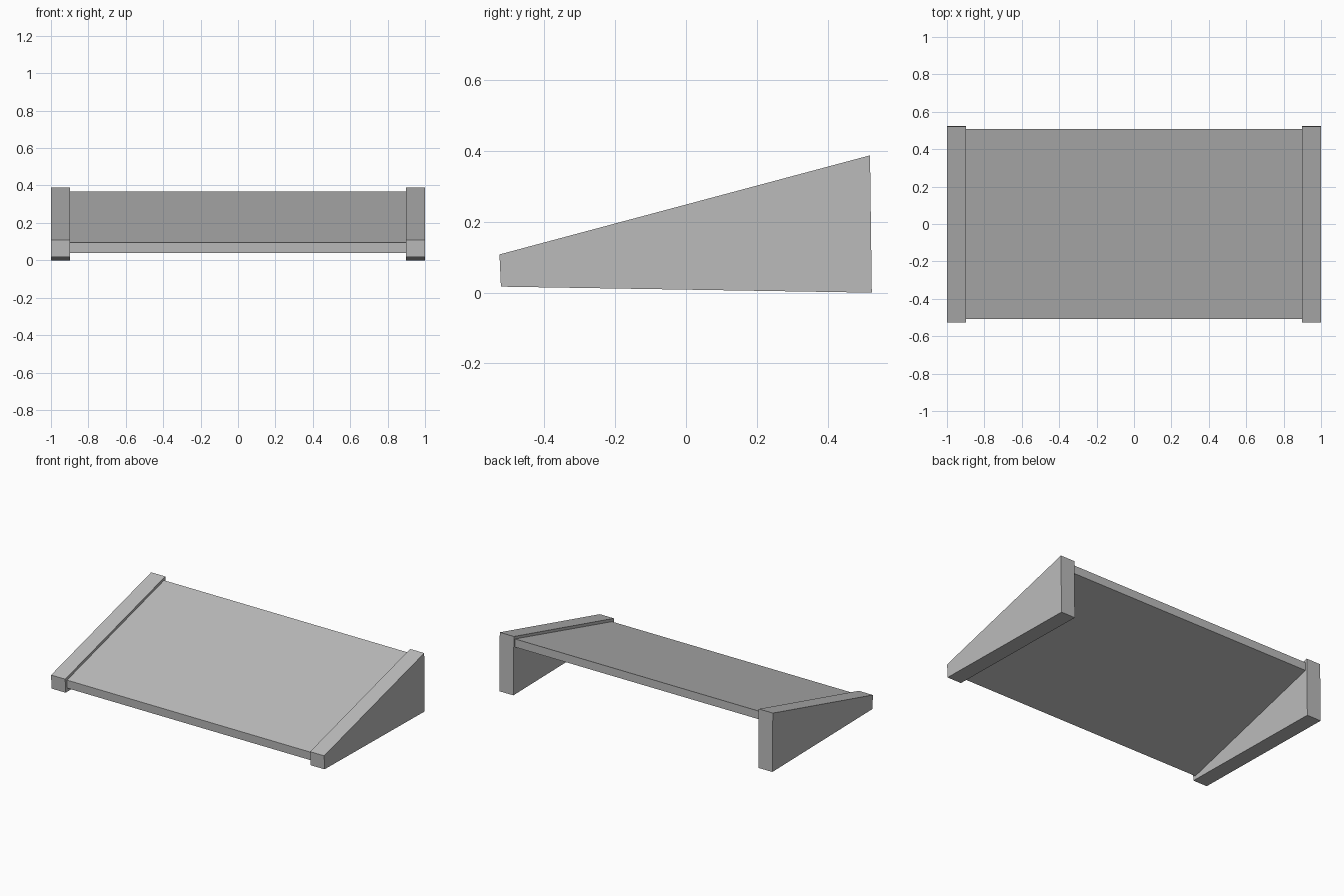
import bpy
import bmesh

cube = bpy.data.objects.get("Cube")
if cube:
    bpy.data.objects.remove(cube, do_unlink=True)

grey = bpy.data.materials.new("plain_grey")
grey.use_nodes = True
colour = (0.5, 0.5, 0.5, 1)
grey.diffuse_color = colour
grey.node_tree.nodes["Principled BSDF"].inputs["Base Color"].default_value = colour


def extrude_profile(name, profile, x0, x1):
    """Sweep a closed (y, z) outline from x0 to x1."""
    bm = bmesh.new()
    face = bm.faces.new([bm.verts.new((x0, y, z)) for y, z in profile])
    swept = bmesh.ops.extrude_face_region(bm, geom=[face])["geom"]
    verts = [v for v in swept if isinstance(v, bmesh.types.BMVert)]
    bmesh.ops.translate(bm, verts=verts, vec=(x1 - x0, 0, 0))
    bmesh.ops.recalc_face_normals(bm, faces=bm.faces)
    mesh = bpy.data.meshes.new(name)
    bm.to_mesh(mesh)
    bm.free()
    mesh.materials.append(grey)
    obj = bpy.data.objects.new(name, mesh)
    bpy.context.collection.objects.link(obj)


# Wedge-shaped side supports
wedge = [(-0.523, 0.017), (0.525, 0.0), (0.52, 0.388), (-0.527, 0.108)]
extrude_profile("right_support", wedge, -1.0, -0.897)
extrude_profile("left_support", wedge, 0.897, 1.0)

# Sloping deck set just below the tops of the supports
deck = [(-0.505, 0.04), (0.508, 0.313), (0.508, 0.367), (-0.507, 0.094)]
extrude_profile("sloping_deck", deck, -0.897, 0.897)
